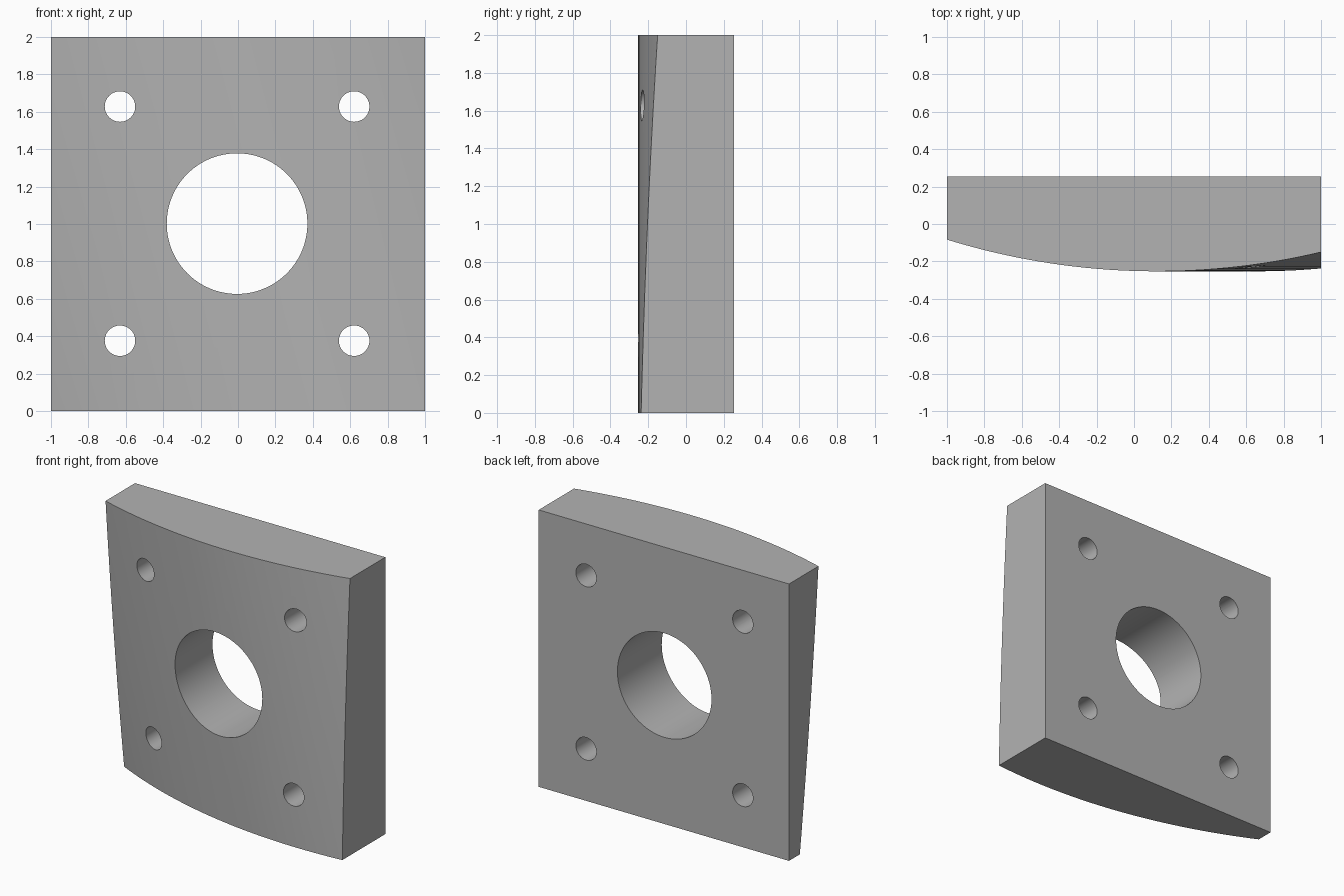
import bpy
from math import radians, pi
from mathutils import Matrix, Vector

cube = bpy.data.objects.get("Cube")
if cube:
    bpy.data.objects.remove(cube, do_unlink=True)

HALF_DEPTH = 0.253
CURVE_RADIUS = 3.55
TILT = radians(15)

grey = bpy.data.materials.new("plain grey")
grey.use_nodes = True
grey.diffuse_color = (0.45, 0.45, 0.45, 1)
grey.node_tree.nodes["Principled BSDF"].inputs["Base Color"].default_value = grey.diffuse_color


def cylinder(name, radius, depth, location, rotation, sides):
    bpy.ops.mesh.primitive_cylinder_add(vertices=sides, radius=radius, depth=depth,
                                        location=location, rotation=rotation)
    obj = bpy.context.object
    obj.name = name
    obj.data.materials.append(grey)
    return obj


def cut(target, cutter, operation):
    mod = target.modifiers.new(cutter.name, 'BOOLEAN')
    mod.operation = operation
    mod.solver = 'EXACT'
    mod.object = cutter
    bpy.context.view_layer.objects.active = target
    bpy.ops.object.modifier_apply(modifier=mod.name)
    bpy.data.objects.remove(cutter, do_unlink=True)


# Square plate
bpy.ops.mesh.primitive_cube_add(size=2, location=(0, 0, 1))
plate = bpy.context.object
plate.name = "mounting_plate"
plate.scale.y = HALF_DEPTH
bpy.ops.object.transform_apply(location=True, rotation=True, scale=True)
plate.data.materials.append(grey)

# Front face rounded by a large cylinder whose axis leans sideways
curve = cylinder("front_curve", CURVE_RADIUS, 8,
                 (0.39, CURVE_RADIUS - HALF_DEPTH, 1), (0, -TILT, 0), 360)
cut(plate, curve, 'INTERSECT')

# Centre bore and four bolt holes, straight through
CENTRE = Vector((-0.005, 0, 1.002))
holes = [("centre_bore", 0.376, 0, 0, 96)]
for sx in (-1, 1):
    for sz in (-1, 1):
        holes.append(("bolt_hole", 0.0815, sx * 0.626, sz * 0.626, 48))
for name, radius, dx, dz, sides in holes:
    cutter = cylinder(name, radius, 2, CENTRE + Vector((dx, 0, dz)), (pi / 2, 0, 0), sides)
    cut(plate, cutter, 'DIFFERENCE')

# Smooth curved faces, crisp edges
bpy.ops.object.select_all(action='DESELECT')
plate.select_set(True)
bpy.context.view_layer.objects.active = plate
bpy.ops.object.shade_smooth_by_angle(angle=radians(20))
